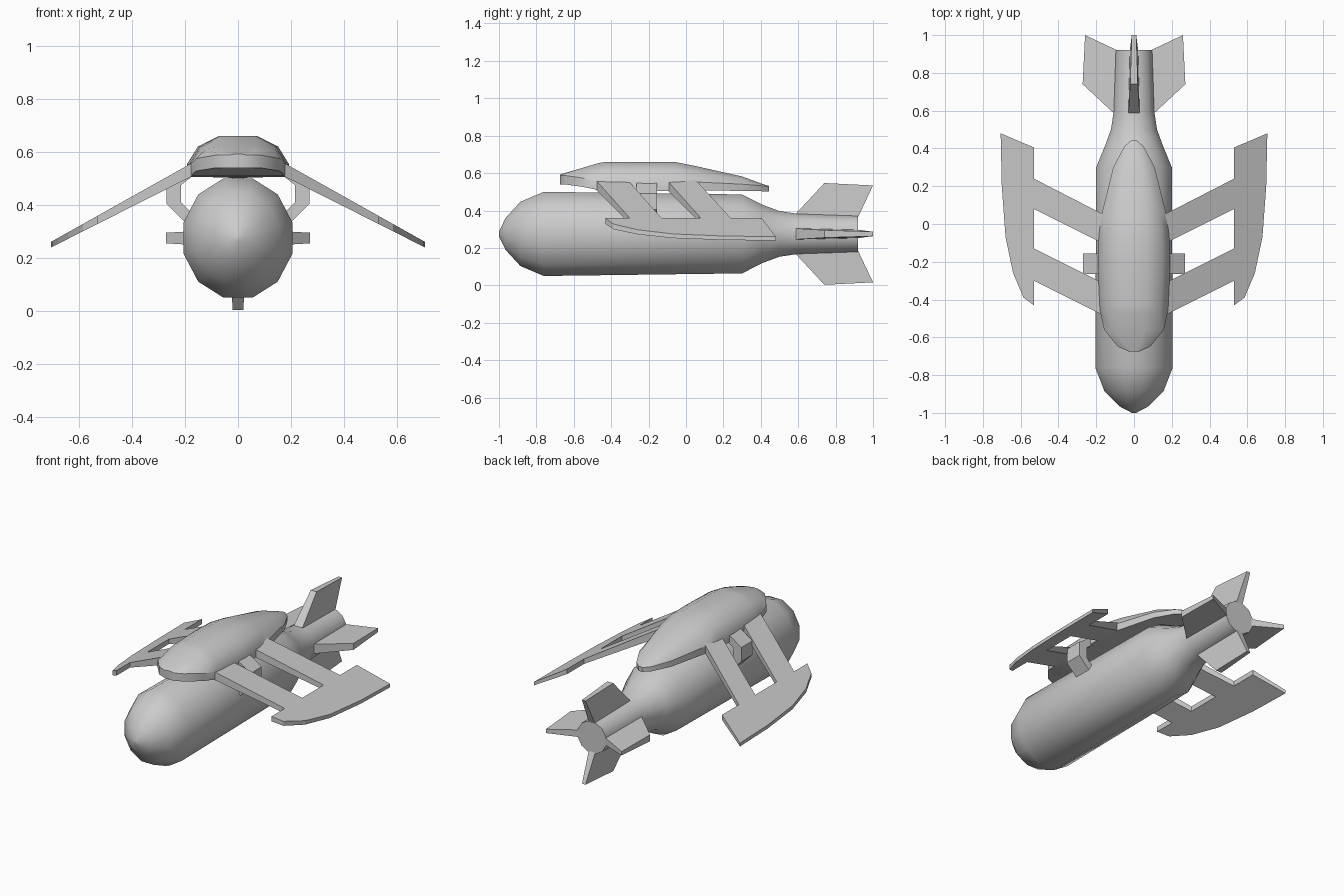
import bpy, bmesh, math
from mathutils import Vector, Matrix

if "Cube" in bpy.data.objects:
    bpy.data.objects.remove(bpy.data.objects["Cube"])

CZ = 0.275  # height of the body axis


def make(name, verts, faces, angle=None):
    me = bpy.data.meshes.new(name)
    me.from_pydata(verts, [], faces)
    bm = bmesh.new()
    bm.from_mesh(me)
    bmesh.ops.recalc_face_normals(bm, faces=bm.faces)
    bm.to_mesh(me)
    bm.free()
    if angle:
        for p in me.polygons:
            p.use_smooth = True
        me.set_sharp_from_angle(angle=math.radians(angle))
    ob = bpy.data.objects.new(name, me)
    bpy.context.collection.objects.link(ob)
    return ob


def loft(name, rings, angle=None):
    """Skin a list of equal-length closed rings and cap both ends."""
    n = len(rings[0])
    verts = [v for r in rings for v in r]
    faces = [(i * n + j, i * n + (j + 1) % n, (i + 1) * n + (j + 1) % n, (i + 1) * n + j)
             for i in range(len(rings) - 1) for j in range(n)]
    faces += [tuple(range(n)), tuple(range(len(verts) - n, len(verts)))]
    return make(name, verts, faces, angle)


def mirror_x(ob):
    ob.modifiers.new("mirror", 'MIRROR').use_mirror_merge = False


# torpedo-shaped body: (y, radius to the flat top)
profile = [(-1, .012), (-.965, .085), (-.885, .172), (-.76, .225), (.3, .211),
           (.41, .155), (.5, .122), (.6, .107), (.92, .096)]
rings = []
for y, r in profile:
    R = r / math.cos(math.radians(15))
    sx = .205 / .225 if y < 0 else (.95 if y < .4 else 1)
    ang = [math.radians(15 + 30 * k) for k in range(12)]
    rings.append([(R * sx * math.cos(a), y, CZ + R * math.sin(a)) for a in ang])
loft("body", rings, 38)

# four tail fins: (y, radial distance, half thickness)
fin = [(.58, .06, .03), (.58, .10, .03), (.74, .272, .02), (1, .259, .012), (.92, .09, .022), (.92, .06, .025)]
for k in range(4):
    rot = Matrix.Rotation(k * math.pi / 2, 3, 'Y')
    sides = [[rot @ Vector((s * t, y, r)) + Vector((0, 0, CZ)) for y, r, t in fin] for s in (-1, 1)]
    loft("tail_fin_%d" % (k + 1), sides)

# saddle shell on top: (y, half width, rim bottom, rim top, crown)
sections = [(-.674, .03, .54, .588, .592), (-.65, .085, .54, .588, .6), (-.56, .158, .528, .575, .626),
            (-.47, .178, .51, .556, .653), (-.43, .182, .506, .555, .66), (-.2, .192, .505, .555, .66),
            (-.06, .186, .505, .555, .66), (.05, .172, .508, .553, .638), (.3, .11, .505, .541, .582),
            (.41, .052, .503, .532, .542), (.445, .012, .502, .528, .531)]
rings = []
for y, w, zb, zr, zc in sections:
    half = [(w, zb), (w, zr), (.79 * w, zr + .62 * (zc - zr)), (.38 * w, zc)]
    rings.append([(x, y, z) for x, z in half] + [(-x, y, z) for x, z in reversed(half)])
loft("saddle", rings, 32)

# drooping wings: two swept arms joined by an outer blade, seen from above
outline = [(.16, .05), (.53, .24), (.53, .405), (.706, .48), (.70, .2), (.68, -.07), (.64, -.26),
           (.585, -.39), (.53, -.43), (.53, -.3), (.16, -.485), (.16, -.315), (.53, -.13),
           (.53, .08), (.16, -.105)]
top = [(x, y, .555 - .56 * (x - .18)) for x, y in outline]
bottom = [(x, y, z - .05 + .055 * (x - .18)) for x, y, z in top]
mirror_x(loft("wing", [top, bottom]))

# bent side brackets joining saddle and body
bracket = [(.17, .553), (.18, .553), (.27, .492), (.27, .405), (.2, .335), (.17, .365),
           (.215, .41), (.215, .475), (.17, .51)]
mirror_x(loft("bracket", [[(x, y, z) for x, z in bracket] for y in (-.265, -.155)]))
